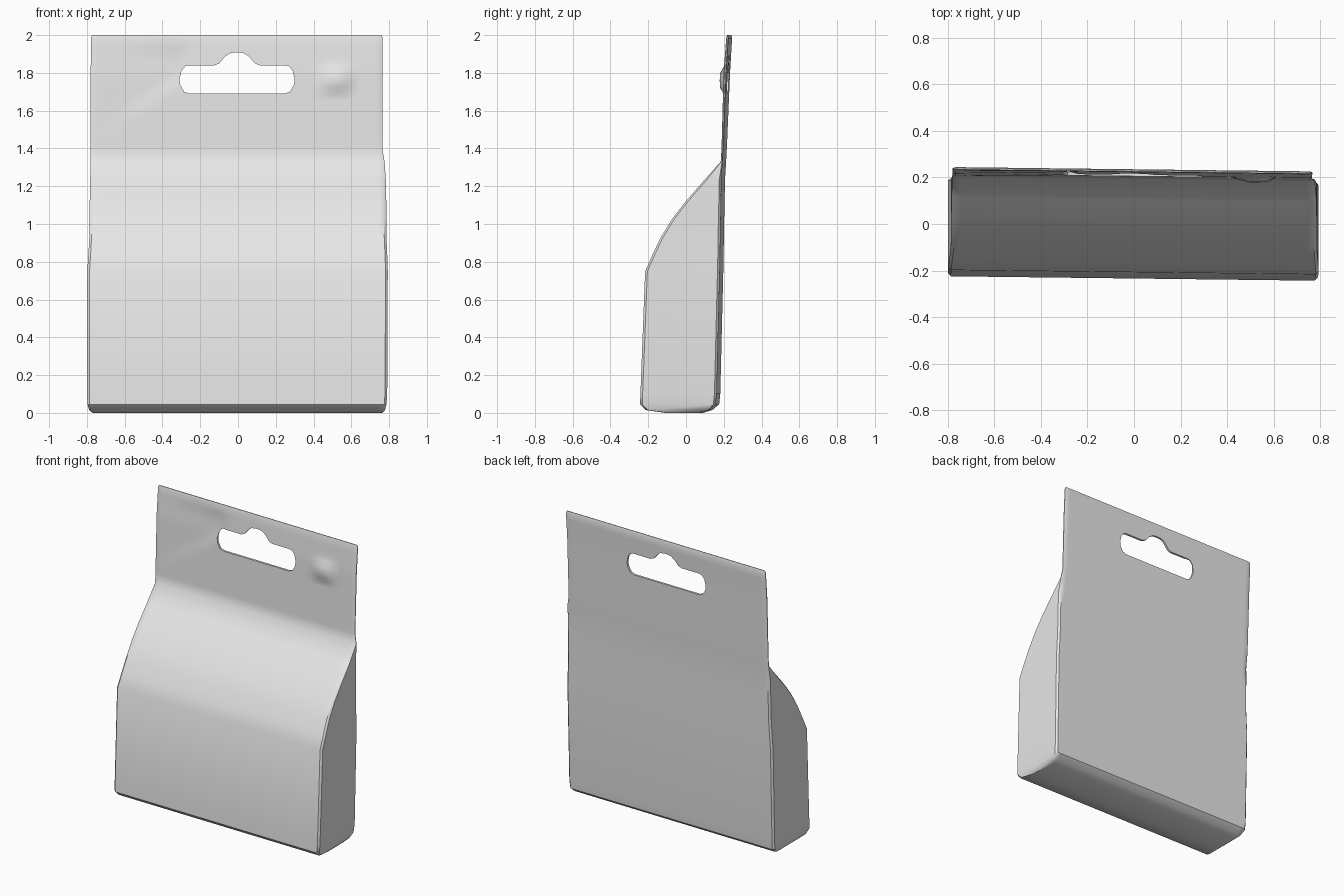
import bpy, bmesh, math

if "Cube" in bpy.data.objects:
    bpy.data.objects.remove(bpy.data.objects["Cube"])

# pouch outline by height: z, front y, back y, left x, right x
ROWS = [
    (0.00, -0.10, 0.08, -0.770, 0.765),
    (0.015, -0.205, 0.13, -0.788, 0.778),
    (0.045, -0.234, 0.166, -0.797, 0.786),
    (0.10, -0.232, 0.172, -0.799, 0.790),
    (0.75, -0.207, 0.188, -0.798, 0.793),
    (0.84, -0.167, 0.190, -0.792, 0.790),
    (0.93, -0.124, 0.191, -0.787, 0.786),
    (1.03, -0.062, 0.193, -0.785, 0.785),
    (1.12, 0.008, 0.195, -0.785, 0.785),
    (1.23, 0.104, 0.197, -0.783, 0.783),
    (1.33, 0.193, 0.203, -0.780, 0.776),
    (1.40, 0.197, 0.207, -0.780, 0.764),
    (1.80, 0.208, 0.224, -0.780, 0.764),
    (1.985, 0.222, 0.235, -0.778, 0.766),
    (2.00, 0.226, 0.231, -0.772, 0.760),
]


def row_at(z):
    for a, b in zip(ROWS, ROWS[1:]):
        if z <= b[0] + 1e-6:
            t = (z - a[0]) / (b[0] - a[0])
            return [p + (q - p) * t for p, q in zip(a, b)]
    return list(ROWS[-1])


def relief(x, z):
    """Creases in the front of the hanging flap."""
    if z < 1.4 or z > 1.97:
        return 0.0
    y = 0.0
    # dented corner above the diagonal fold
    fold = 1.42 + (x + 0.78) * 0.69
    if -0.78 < x < -0.25 and z > fold:
        across = (x + 0.78) / 0.5 if x < -0.28 else (-0.25 - x) / 0.03
        y += 0.012 * min(1, across) * min(1, (z - fold) / 0.06) * min(1, (1.97 - z) / 0.08)
    # small raised lump
    dx, dz = abs(x - 0.52) / 0.09, abs(z - 1.765) / 0.075
    if dx < 1 and dz < 1:
        y -= 0.022 * min(1, 2 * (1 - dx)) * min(1, 2 * (1 - dz))
    return y


# pouch body and flap as one closed skin
levels = [r[0] for r in ROWS if r[0] <= 1.40]
levels += [1.40 + 0.036 * i for i in range(1, 16)] + [1.985, 2.0]
cols = [-1, -0.985] + [-0.95 + 1.9 * i / 38 for i in range(39)] + [0.985, 1]
bm = bmesh.new()
front, back = [], []
for z0 in levels:
    z, yf, yb, xl, xr = row_at(z0)
    f_row, b_row = [], []
    for u in cols:
        x = (xl + xr) / 2 + u * (xr - xl) / 2
        inset = min(0.012, 0.3 * (yb - yf)) if abs(u) == 1 else 0
        f = min(yf + relief(x, z), yb - 0.003) + inset
        yaw = -0.012 * x
        f_row.append(bm.verts.new((x, f + yaw, z)))
        b_row.append(bm.verts.new((x, yb - inset + yaw, z)))
    front.append(f_row)
    back.append(b_row)
for i in range(len(levels) - 1):
    for j in range(len(cols) - 1):
        bm.faces.new((front[i][j], front[i][j + 1], front[i + 1][j + 1], front[i + 1][j]))
        bm.faces.new((back[i][j + 1], back[i][j], back[i + 1][j], back[i + 1][j + 1]))
    for j in (0, -1):
        bm.faces.new((front[i][j], back[i][j], back[i + 1][j], front[i + 1][j]))
for i in (0, -1):
    for j in range(len(cols) - 1):
        bm.faces.new((front[i][j], front[i][j + 1], back[i][j + 1], back[i][j]))
bmesh.ops.recalc_face_normals(bm, faces=bm.faces)
mesh = bpy.data.meshes.new("pouch")
bm.to_mesh(mesh)
bm.free()
pouch = bpy.data.objects.new("pouch", mesh)
bpy.context.collection.objects.link(pouch)
grey = bpy.data.materials.new("light grey")
grey.diffuse_color = (0.8, 0.8, 0.8, 1)
grey.use_nodes = True
grey.node_tree.nodes["Principled BSDF"].inputs["Base Color"].default_value = grey.diffuse_color
mesh.materials.append(grey)

# hang hole cutter: rounded slot with a central hump
half = [(0.25, 1.69), (0.28, 1.70), (0.30, 1.735), (0.305, 1.765), (0.295, 1.81),
        (0.275, 1.835), (0.25, 1.84), (0.12, 1.84), (0.095, 1.85), (0.065, 1.885),
        (0.04, 1.903), (0.015, 1.908)]
outline = half + [(-x, z) for x, z in reversed(half)]
bm = bmesh.new()
near = [bm.verts.new((x - 0.005, 0.0, z)) for x, z in outline]
far = [bm.verts.new((x - 0.005, 0.5, z)) for x, z in outline]
bm.faces.new(near)
bm.faces.new(far[::-1])
for i in range(len(near)):
    k = (i + 1) % len(near)
    bm.faces.new((near[k], near[i], far[i], far[k]))
bmesh.ops.recalc_face_normals(bm, faces=bm.faces)
cut_mesh = bpy.data.meshes.new("hole_cutter")
bm.to_mesh(cut_mesh)
bm.free()
cutter = bpy.data.objects.new("hole_cutter", cut_mesh)
bpy.context.collection.objects.link(cutter)
cutter.hide_render = True

mod = pouch.modifiers.new("hang_hole", 'BOOLEAN')
mod.operation = 'DIFFERENCE'
mod.solver = 'EXACT'
mod.object = cutter
bpy.context.view_layer.objects.active = pouch
pouch.select_set(True)
bpy.ops.object.modifier_apply(modifier=mod.name)
bpy.data.objects.remove(cutter)
bpy.ops.object.shade_smooth_by_angle(angle=math.radians(40))
